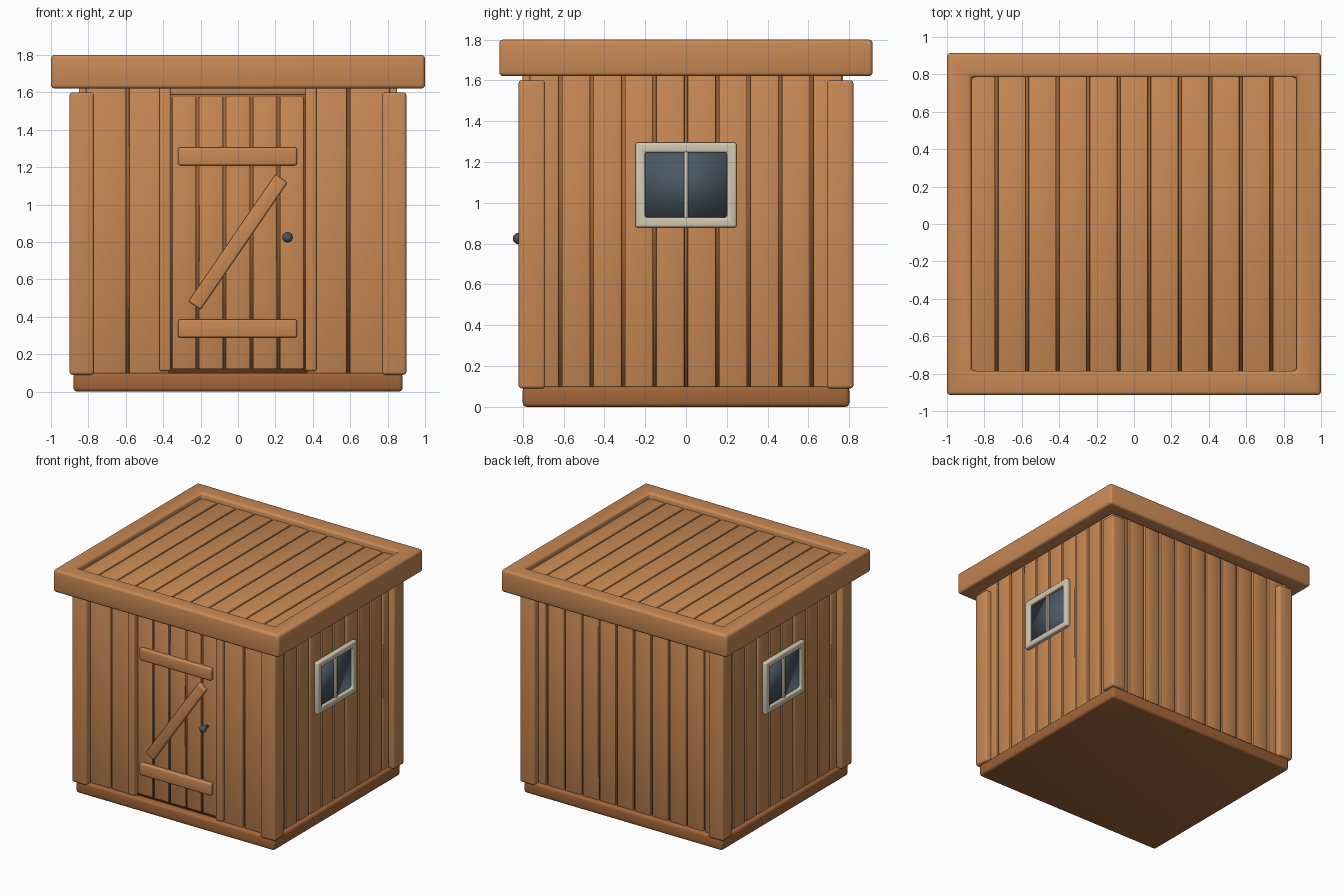
import bpy, bmesh, math
from mathutils import Matrix

if "Cube" in bpy.data.objects:
    bpy.data.objects.remove(bpy.data.objects["Cube"])


def material(name, rgb):
    m = bpy.data.materials.new(name)
    m.diffuse_color = (*rgb, 1)
    m.use_nodes = True
    m.node_tree.nodes["Principled BSDF"].inputs["Base Color"].default_value = m.diffuse_color
    return m


WOOD = material("wood", (0.58, 0.25, 0.09))
DARK = material("dark_wood", (0.36, 0.13, 0.04))
CREAM = material("cream_paint", (0.66, 0.58, 0.45))
GLASS = material("glass", (0.07, 0.10, 0.13))
METAL = material("dark_metal", (0.09, 0.09, 0.10))


def finish(name, bm, mat, bevel=0, segments=3):
    mesh = bpy.data.meshes.new(name)
    bmesh.ops.recalc_face_normals(bm, faces=bm.faces)
    bm.to_mesh(mesh)
    bm.free()
    ob = bpy.data.objects.new(name, mesh)
    bpy.context.collection.objects.link(ob)
    mesh.materials.append(mat)
    if bevel:
        mod = ob.modifiers.new("rounded_edges", "BEVEL")
        mod.width, mod.segments = bevel, segments
        mod.limit_method = "ANGLE"
    mesh.shade_smooth()
    return ob


def add_box(bm, x, y, z):
    lo, hi = zip(x, y, z)
    size = [b - a for a, b in zip(lo, hi)]
    mid = [(a + b) / 2 for a, b in zip(lo, hi)]
    bmesh.ops.create_cube(bm, size=1, matrix=Matrix.Translation(mid) @ Matrix.Diagonal((*size, 1)))


def box(name, x, y, z, mat=WOOD, bevel=0.01):
    bm = bmesh.new()
    add_box(bm, x, y, z)
    return finish(name, bm, mat, bevel)


def planks(name, axis, span, count, other, z, gap=0.016):
    """Row of boards along x (axis 0) or y (axis 1)."""
    bm = bmesh.new()
    step = (span[1] - span[0]) / count
    for i in range(count):
        a = span[0] + i * step
        run = (a + gap / 2, a + step - gap / 2)
        add_box(bm, *((run, other) if axis == 0 else (other, run)), z)
    return finish(name, bm, WOOD, 0.005, 2)


def frame(name, outer, inner, depth, mat, bevel, matrix=Matrix()):
    """Mitred rectangular ring lying in xy, from depth[0] to depth[1] in z."""
    bm = bmesh.new()
    signs = ((-1, -1), (1, -1), (1, 1), (-1, 1))
    loops = [[bm.verts.new((sx * r[0], sy * r[1], h)) for sx, sy in signs]
             for r, h in ((outer, depth[0]), (outer, depth[1]), (inner, depth[1]), (inner, depth[0]))]
    for k in range(4):
        a, b = loops[k], loops[(k + 1) % 4]
        for i in range(4):
            j = (i + 1) % 4
            bm.faces.new((a[i], a[j], b[j], b[i]))
    bm.transform(matrix)
    return finish(name, bm, mat, bevel)


# Base and inner core showing between the boards
box("base", (-0.88, 0.88), (-0.80, 0.80), (0, 0.10), DARK, 0.02)
box("wall_core", (-0.83, 0.83), (-0.75, 0.75), (0.08, 1.68), DARK, 0)

# Corner posts
for sx, side in ((-1, "left"), (1, "right")):
    for sy, end in ((-1, "front"), (1, "back")):
        box(f"{end}_{side}_post", sorted((sx * 0.77, sx * 0.90)),
            sorted((sy * 0.69, sy * 0.82)), (0.09, 1.60), WOOD, 0.015)

# Wall boards
Z = (0.09, 1.68)
planks("back_wall", 0, (-0.85, 0.85), 11, (0.73, 0.77), Z)
for s, side in ((-1, "left"), (1, "right")):
    planks(f"{side}_wall", 1, (-0.77, 0.77), 10, sorted((s * 0.81, s * 0.85)), Z)
    planks(f"front_wall_{side}", 0, sorted((s * 0.36, s * 0.82)), 2, (-0.77, -0.73), Z)
    # Door jambs
    box(f"door_jamb_{side}", sorted((s * 0.36, s * 0.42)), (-0.80, -0.74), (0.11, 1.63))

# Door with battens, brace and knob
box("door_lintel", (-0.37, 0.37), (-0.79, -0.74), (1.585, 1.66))
planks("door", 0, (-0.36, 0.36), 5, (-0.765, -0.73), (0.12, 1.575))
box("door_lower_batten", (-0.32, 0.315), (-0.795, -0.75), (0.29, 0.385))
box("door_upper_batten", (-0.32, 0.315), (-0.795, -0.75), (1.21, 1.305))
length = math.hypot(0.465, 0.68)
brace = box("door_brace", (-length / 2, length / 2), (-0.022, 0.022), (-0.039, 0.039))
brace.location = (0, -0.773, 0.80)
brace.rotation_euler.y = -math.atan2(0.68, 0.465)
bm = bmesh.new()
bmesh.ops.create_uvsphere(bm, u_segments=24, v_segments=16, radius=0.028,
                          matrix=Matrix.Translation((0.265, -0.82, 0.825)))
bmesh.ops.create_cone(bm, cap_ends=True, segments=16, radius1=0.012, radius2=0.012, depth=0.06,
                      matrix=Matrix.Translation((0.265, -0.785, 0.825)) @ Matrix.Rotation(math.pi / 2, 4, "X"))
finish("door_knob", bm, METAL)

# Windows on both sides
for s, side in ((-1, "left"), (1, "right")):
    turn = Matrix.Translation((0, 0, 1.087)) @ Matrix.Rotation(math.pi / 2, 4, "Z") @ Matrix.Rotation(math.pi / 2, 4, "X")
    frame(f"{side}_window_frame", (0.248, 0.208), (0.20, 0.16),
          sorted((s * 0.84, s * 0.885)), CREAM, 0.012, turn)
    box(f"{side}_window_glass", sorted((s * 0.84, s * 0.86)), (-0.21, 0.21), (0.92, 1.255), GLASS, 0)
    box(f"{side}_window_bar", sorted((s * 0.85, s * 0.875)), (-0.01, 0.01), (0.92, 1.255), CREAM, 0.004)

# Flat roof: deck, boards and surrounding fascia
box("roof_deck", (-0.90, 0.90), (-0.82, 0.82), (1.67, 1.735), DARK, 0)
planks("roof_boards", 0, (-0.897, 0.897), 11, (-0.82, 0.82), (1.71, 1.755))
frame("roof_fascia", (1.0, 0.915), (0.87, 0.785), (1.62, 1.80), WOOD, 0.02)
